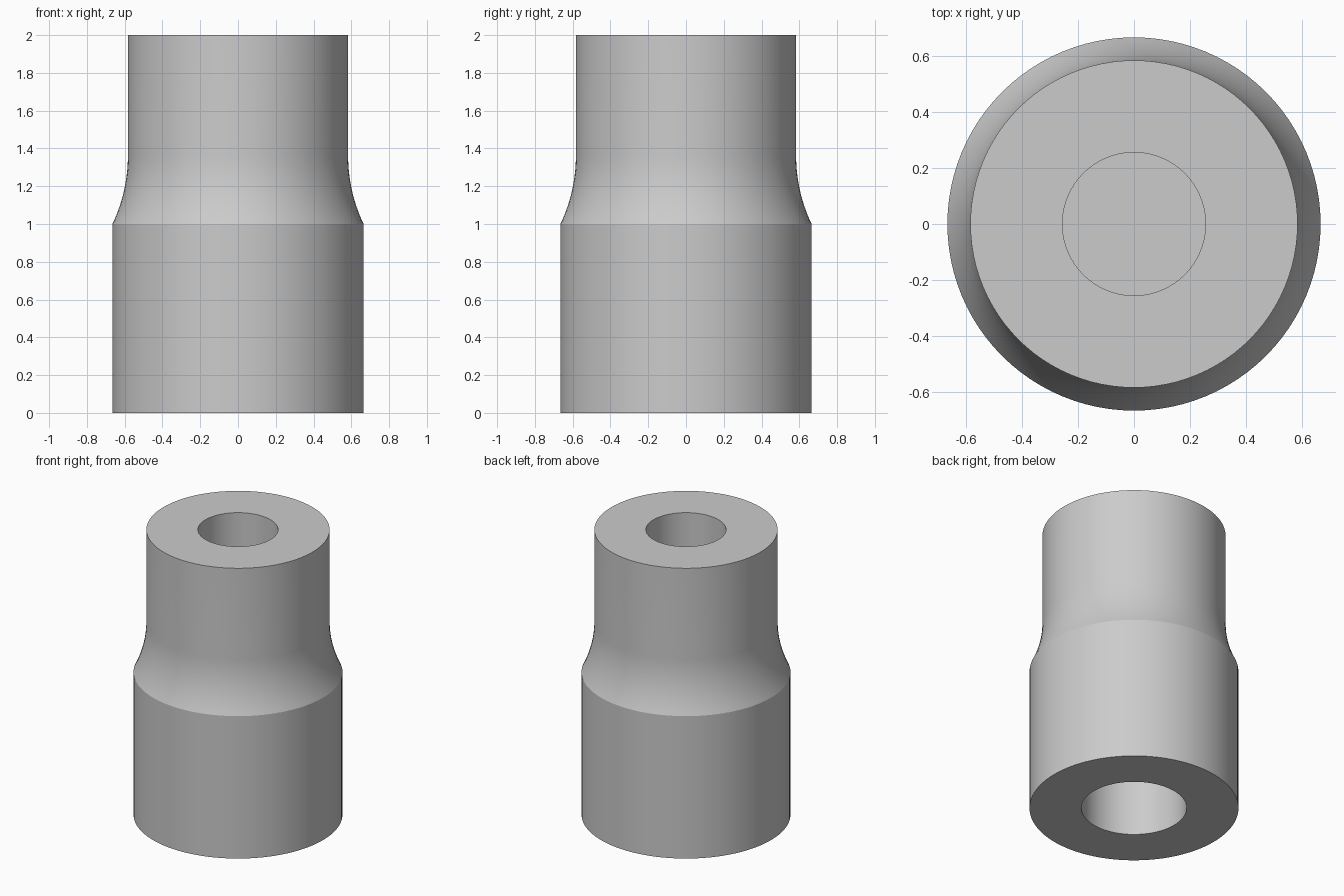
import bpy, bmesh, math

cube = bpy.data.objects.get("Cube")
if cube:
    bpy.data.objects.remove(cube, do_unlink=True)

SEGMENTS = 96
HEIGHT = 2.0
BASE_R, NECK_R = 0.665, 0.583
SHOULDER_Z, NECK_Z = 1.0, 1.36
LOWER_BORE_R, UPPER_BORE_R = 0.335, 0.255
LOWER_BORE_TOP, UPPER_BORE_FLOOR = 0.8, 1.3

# Plain grey material
grey = bpy.data.materials.new("plain grey")
grey.use_nodes = True
colour = (0.6, 0.6, 0.6, 1)
grey.diffuse_color = colour
grey.node_tree.nodes["Principled BSDF"].inputs["Base Color"].default_value = colour


def shoulder_arc(steps=14):
    """Concave arc from the wide base, ending upright at the neck."""
    dx, dz = BASE_R - NECK_R, NECK_Z - SHOULDER_Z
    radius = (dx * dx + dz * dz) / (2 * dx)
    sweep = math.asin(dz / radius)
    angles = [sweep * (1 - i / steps) for i in range(steps + 1)]
    return [(NECK_R + radius * (1 - math.cos(a)), NECK_Z - radius * math.sin(a))
            for a in angles]


def lathe(name, profile):
    """Spin a radius/height profile around z."""
    bm = bmesh.new()
    verts = [bm.verts.new((r, 0, z)) for r, z in profile]
    edges = [bm.edges.new(pair) for pair in zip(verts, verts[1:])]
    bmesh.ops.spin(bm, geom=verts + edges, cent=(0, 0, 0), axis=(0, 0, 1),
                   angle=math.tau, steps=SEGMENTS, use_duplicate=False)
    bmesh.ops.remove_doubles(bm, verts=bm.verts, dist=1e-4)
    bmesh.ops.recalc_face_normals(bm, faces=bm.faces)
    mesh = bpy.data.meshes.new(name)
    bm.to_mesh(mesh)
    bm.free()
    mesh.materials.append(grey)
    obj = bpy.data.objects.new(name, mesh)
    bpy.context.collection.objects.link(obj)
    return obj


# Stepped body with a blind bore in each end
profile = [(0, LOWER_BORE_TOP), (LOWER_BORE_R, LOWER_BORE_TOP),
           (LOWER_BORE_R, 0), (BASE_R, 0)]
profile += shoulder_arc()
profile += [(NECK_R, HEIGHT), (UPPER_BORE_R, HEIGHT),
            (UPPER_BORE_R, UPPER_BORE_FLOOR), (0, UPPER_BORE_FLOOR)]
body = lathe("stepped_sleeve", profile)

bpy.ops.object.select_all(action="DESELECT")
body.select_set(True)
bpy.context.view_layer.objects.active = body
bpy.ops.object.shade_smooth_by_angle(angle=math.radians(20))
